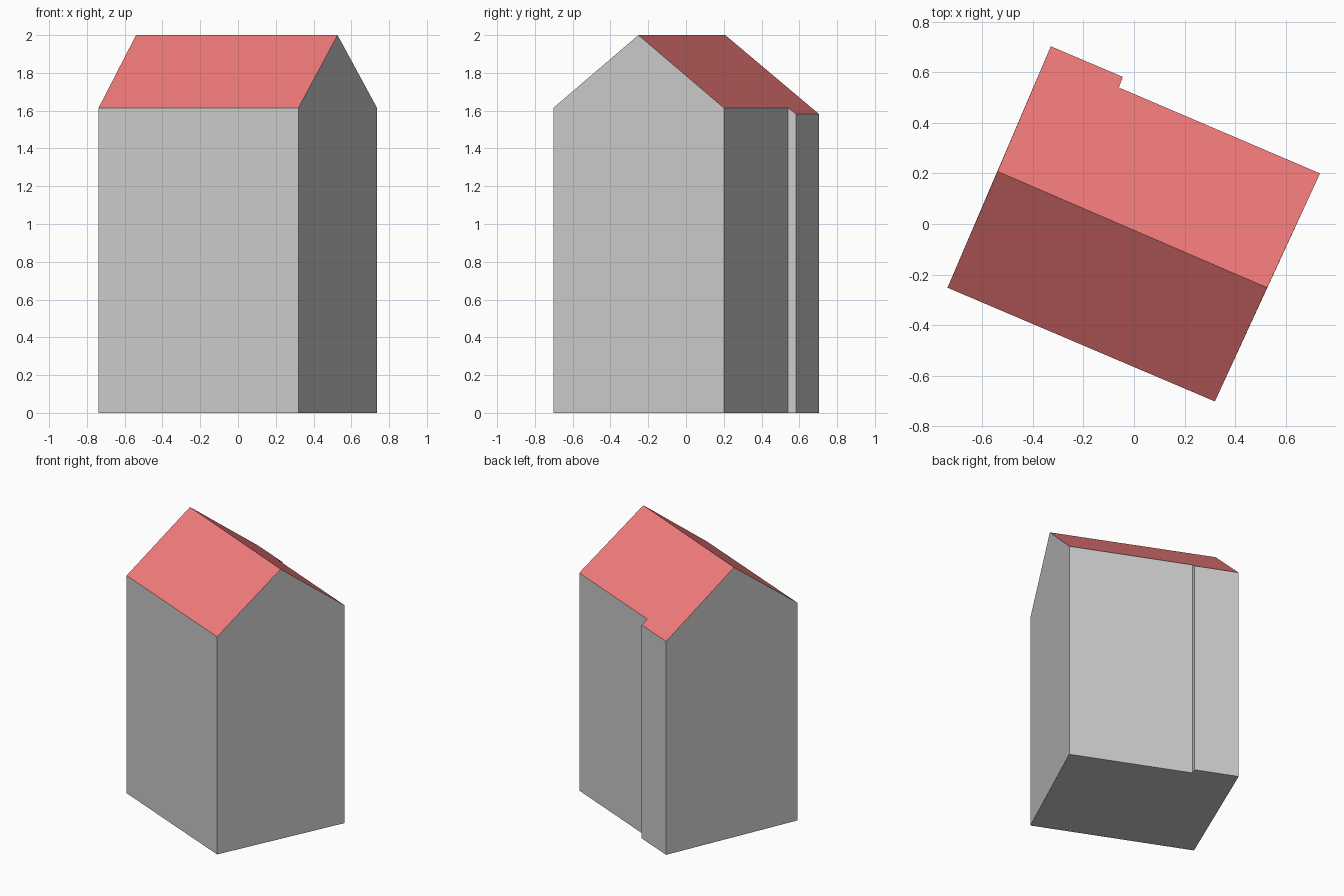
import bpy
import bmesh

if "Cube" in bpy.data.objects:
    bpy.data.objects.remove(bpy.data.objects["Cube"])

# Footprint corners with eave heights, counter-clockwise from the front left
plan = [(-0.738, -0.252, 1.615), (0.32, -0.702, 1.615), (0.736, 0.2, 1.615),
        (-0.06, 0.54, 1.615), (-0.044, 0.582, 1.583), (-0.329, 0.703, 1.583)]
ridge = [(-0.54, 0.208, 2.0), (0.527, -0.252, 2.0)]


def make_part(name, polygons, color=None):
    """Build one object from polygons, welding the shared corners."""
    bm = bmesh.new()
    for poly in polygons:
        bm.faces.new([bm.verts.new(p) for p in poly])
    bmesh.ops.remove_doubles(bm, verts=bm.verts, dist=0.0001)
    mesh = bpy.data.meshes.new(name)
    bm.to_mesh(mesh)
    bm.free()
    obj = bpy.data.objects.new(name, mesh)
    bpy.context.collection.objects.link(obj)
    if color:
        mat = bpy.data.materials.new(name + "_red")
        mat.diffuse_color = color
        mat.use_nodes = True
        mat.node_tree.nodes["Principled BSDF"].inputs["Base Color"].default_value = mat.diffuse_color
        mesh.materials.append(mat)
    return obj


# Walls: one face per footprint edge, gable ends rise to the ridge
floor = [(x, y, 0) for x, y, z in plan]
gable_peaks = {1: ridge[1], 5: ridge[0]}
walls = [floor[::-1]]
for i in range(len(plan)):
    j = (i + 1) % len(plan)
    peak = [gable_peaks[i]] if i in gable_peaks else []
    walls.append([floor[i], floor[j], plan[j], *peak, plan[i]])
make_part("walls", walls)

# Roof: front slope and notched back slope meeting at the ridge
make_part("roof", [[plan[0], plan[1], ridge[1], ridge[0]],
                   [ridge[0], ridge[1], *plan[2:]]], (0.9, 0.2, 0.2, 1))
